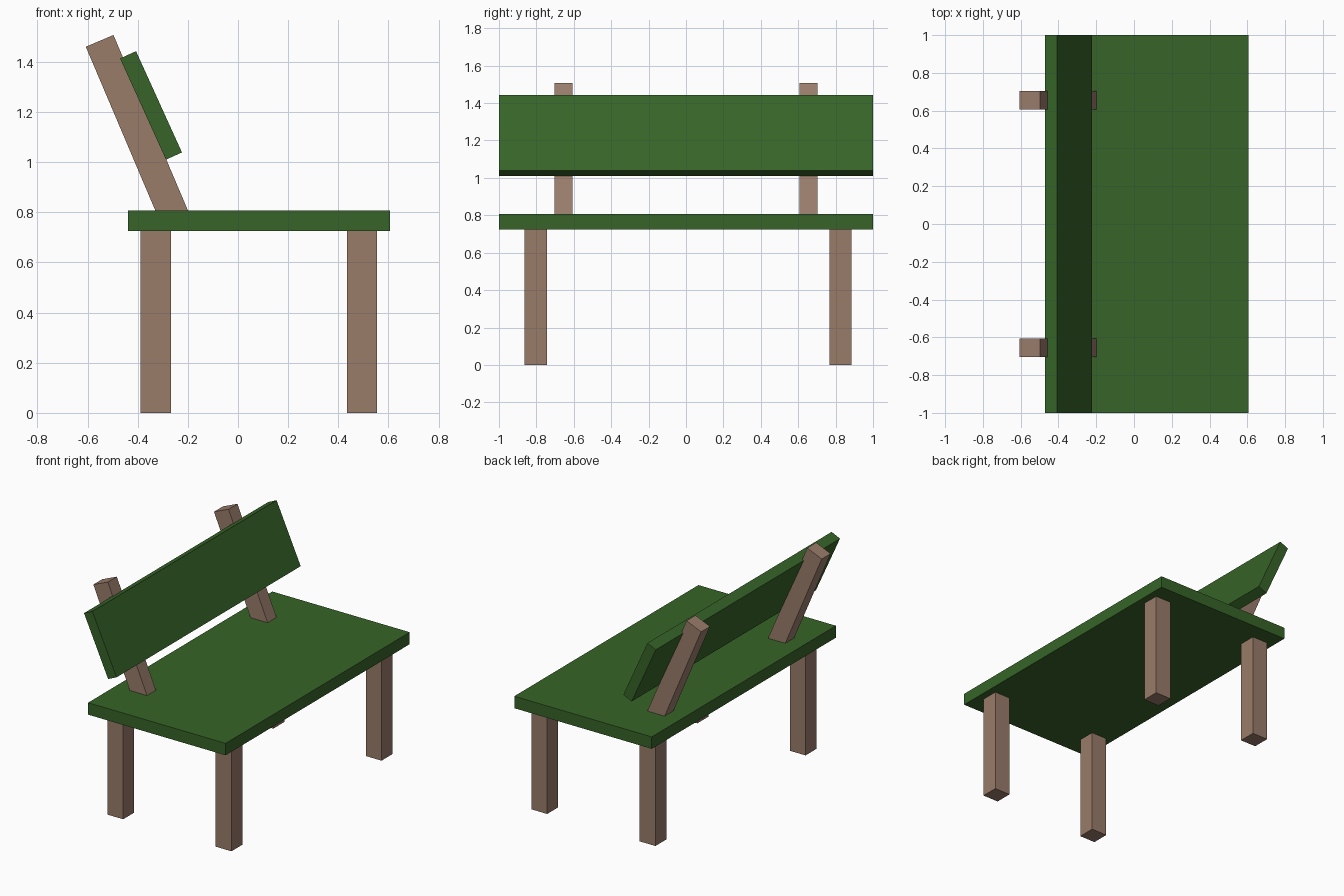
import bpy
import math

if "Cube" in bpy.data.objects:
    bpy.data.objects.remove(bpy.data.objects["Cube"])


def material(name, colour):
    mat = bpy.data.materials.new(name)
    mat.diffuse_color = (*colour, 1.0)
    mat.use_nodes = True
    mat.node_tree.nodes["Principled BSDF"].inputs["Base Color"].default_value = mat.diffuse_color
    return mat


GREEN = material("green_paint", (0.038, 0.127, 0.021))
BROWN = material("brown_wood", (0.32, 0.20, 0.144))


def box(name, centre, size, mat, lean=0.0):
    """Box with given full sizes; lean tilts its top towards -x (degrees)."""
    bpy.ops.mesh.primitive_cube_add(size=1, location=centre)
    ob = bpy.context.object
    ob.name = ob.data.name = name
    for v in ob.data.vertices:
        v.co = [c * s for c, s in zip(v.co, size)]
    ob.rotation_euler.y = -math.radians(lean)
    ob.data.materials.append(mat)
    return ob


SEAT_BOTTOM, SEAT_TOP = 0.725, 0.807

# Seat plank
box("seat", (0.083, 0, (SEAT_BOTTOM + SEAT_TOP) / 2),
    (1.045, 2.0, SEAT_TOP - SEAT_BOTTOM), GREEN)

# Four square legs
for row, x in (("back", -0.328), ("front", 0.495)):
    for side, y in (("left", -0.804), ("right", 0.826)):
        box(f"{row}_leg_{side}", (x, y, SEAT_BOTTOM / 2),
            (0.12, 0.12, SEAT_BOTTOM), BROWN)

# Leaning posts, with their lower ends sunk into the seat
lean, length = 23.0, 0.79
top_x, top_z = -0.552, 1.484
a = math.radians(lean)
for side, y in (("left", -0.655), ("right", 0.655)):
    box(f"back_post_{side}",
        (top_x + math.sin(a) * length / 2, y, top_z - math.cos(a) * length / 2),
        (0.12, 0.097, length), BROWN, lean)

# Backrest plank, fixed to the front of the posts
box("backrest", (-0.347, 0, 1.2265), (0.07, 2.0, 0.4435), GREEN, 24.4)
